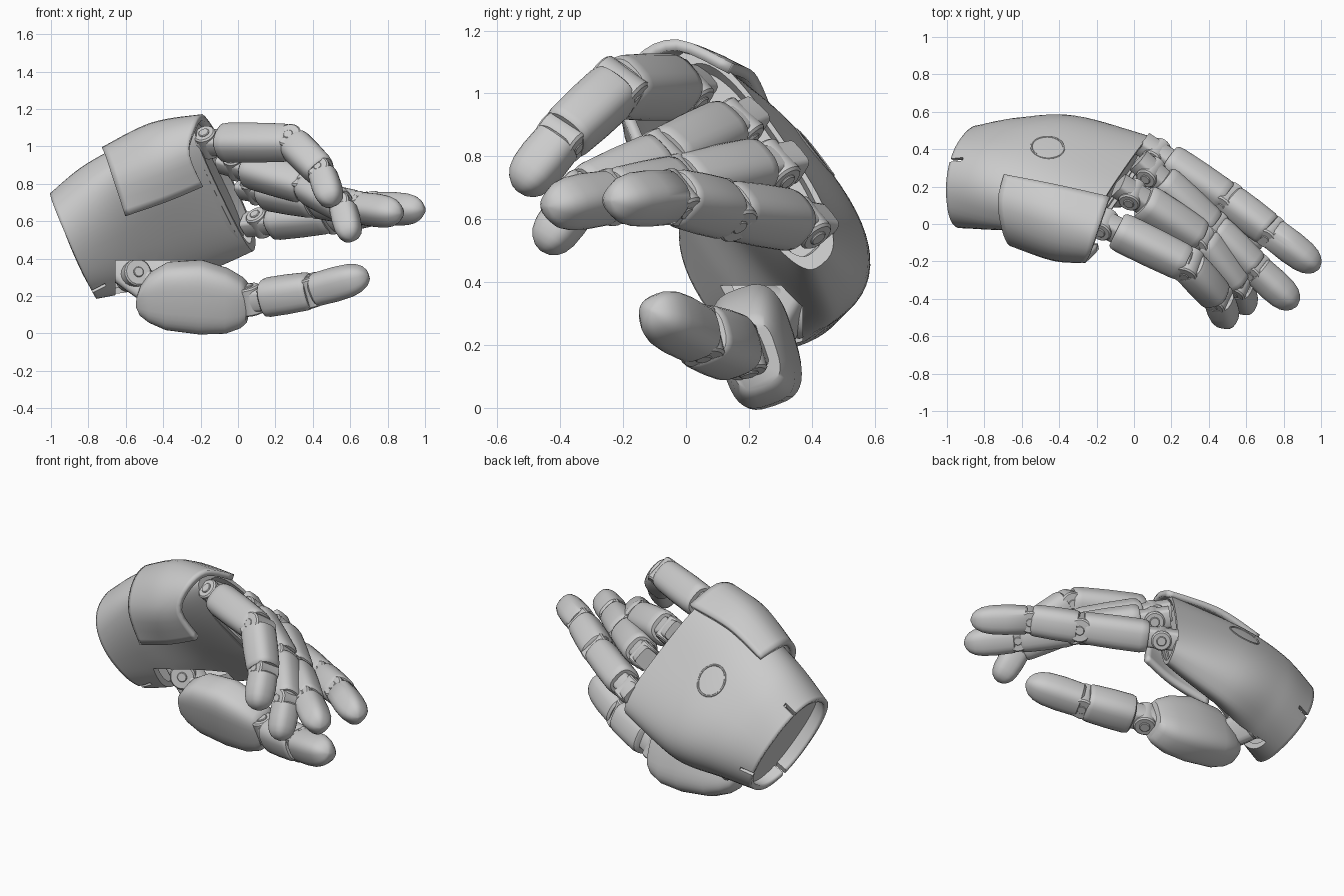
import bpy, bmesh, math
from mathutils import Vector as V, Matrix
from mathutils.bvhtree import BVHTree

if "Cube" in bpy.data.objects:
    bpy.data.objects.remove(bpy.data.objects["Cube"])


def make(name, rings, closed=True, cap0=True, cap1=True, angle=40, loop=False):
    """Skin a list of point rings into one object."""
    bm = bmesh.new()
    vs = [[bm.verts.new(p) for p in r] for r in rings]
    n = len(rings[0])
    pairs = list(zip(vs, vs[1:])) + ([(vs[-1], vs[0])] if loop else [])
    for r, q in pairs:
        for i in range(n if closed else n - 1):
            j = (i + 1) % n
            bm.faces.new((r[i], r[j], q[j], q[i]))
    if closed and cap0 and not loop:
        bm.faces.new(vs[0])
    if closed and cap1 and not loop:
        bm.faces.new(vs[-1])
    bmesh.ops.recalc_face_normals(bm, faces=bm.faces)
    me = bpy.data.meshes.new(name)
    bm.to_mesh(me)
    bm.free()
    ob = bpy.data.objects.new(name, me)
    bpy.context.collection.objects.link(ob)
    bpy.ops.object.select_all(action='DESELECT')
    ob.select_set(True)
    bpy.context.view_layer.objects.active = ob
    bpy.ops.object.shade_smooth_by_angle(angle=math.radians(angle))
    return ob


def ring(c, a, b, n=2.6, count=28, palm=1.0):
    """Superellipse ring; palm scales the negative b half."""
    out = []
    for i in range(count):
        t = 2 * math.pi * i / count
        x, y = math.cos(t), math.sin(t)
        x = math.copysign(abs(x) ** (2 / n), x)
        y = math.copysign(abs(y) ** (2 / n), y)
        out.append(c + a * x + b * (y * (palm if y < 0 else 1)))
    return out


def rod(name, c, axis, r, half, bevel=0.008):
    """Bevelled cylinder centred on c."""
    ax = axis.normalized()
    u = ax.orthogonal().normalized()
    w = ax.cross(u)
    rs = [(-half, r - bevel), (-half + bevel, r), (half - bevel, r), (half, r - bevel)]
    return make(name, [ring(c + ax * t, u * k, w * k, 2, 24) for t, k in rs], angle=30)


def catmull(keys, t):
    s = t * (len(keys) - 1)
    i = min(int(s), len(keys) - 2)
    f = s - i
    p = [keys[max(0, min(len(keys) - 1, i + k))] for k in (-1, 0, 1, 2)]
    return 0.5 * (2 * p[1] + (p[2] - p[0]) * f + (2 * p[0] - 5 * p[1] + 4 * p[2] - p[3]) * f * f
                  + (3 * p[1] - p[0] - 3 * p[2] + p[3]) * f ** 3)


# Palm shell: centre, across vector, dorsal vector at each station
C = [V(p) for p in [(-.88, .24, .465), (-.68, .245, .555), (-.42, .24, .64), (-.07, .2, .785)]]
A = [V(p) for p in [(.12, .14, -.26), (.13, .20, -.30), (.15, .25, -.33), (.16, .23, -.33)]]
B = [V(p) for p in [(-.03, .24, .10), (-.04, .23, .14), (-.03, .19, .15), (.02, .10, .08)]]
PALM = [.88, .72, .5, .75]


def palm_ring(t, k=1.0, shift=0.0):
    c, a, b = (catmull(K, t) for K in (C, A, B))
    return ring(c + V((.93, 0, .37)) * shift, a * k, b * k, 2.25 + .55 * t, 56, catmull(PALM, t))


rings = [palm_ring(i / 24) for i in range(25)]
rings += [palm_ring(1, .88), palm_ring(1, .84, -.04)]
palm = make("palm_shell", rings, cap0=False)
surface = BVHTree.FromPolygons([v.co for v in palm.data.vertices], [p.vertices for p in palm.data.polygons])
m = palm.modifiers.new("thickness", 'SOLIDIFY')
m.thickness, m.offset = .03, -1


def cutter(name, matrix):
    bpy.ops.mesh.primitive_cube_add(size=1)
    cut = bpy.context.object
    cut.name = name
    cut.matrix_world = matrix
    cut.hide_render = True
    cut.hide_set(True)
    m = palm.modifiers.new(name, 'BOOLEAN')
    m.object, m.operation = cut, 'DIFFERENCE'


# Wrist notches and the clearance for the thumb root
for k, idx in enumerate((8, 20, 48)):
    p = palm_ring(0)[idx]
    x = V((.93, 0, .37)).normalized()
    y = (p - C[0]).cross(x).normalized()
    rot = Matrix((x, y, x.cross(y))).transposed().to_4x4()
    cutter(f"notch_cutter_{k}", Matrix.Translation(p) @ rot @ Matrix.Diagonal((.16, .02, .14, 1)))
cutter("thumb_clearance_cutter", Matrix.Translation((-.47, .24, .24)) @ Matrix.Diagonal((.37, .26, .3, 1)))

# Recessed wrist floor
make("wrist_floor", [palm_ring(.13, .95), palm_ring(.16, .95)])

# Round cover seam lying on the back of the hand
mid = V((-.46, .42, .82))
nrm = V((-.25, .72, .64)).normalized()
u = V((1, 0, .39))
u = (u - nrm * u.dot(nrm)).normalized()
w = nrm.cross(u)
seam = []
for i in range(40):
    t = 2 * math.pi * i / 40
    out = u * math.cos(t) + w * math.sin(t)
    p = surface.find_nearest(mid + out * .092)[0]
    seam.append(ring(p, out * .006, nrm * .005, 2, 6))
make("back_cover_ring", seam, loop=True)

# Raised shell over the index side
rows = [[(-.69, .26, .95), (-.72, .13, .98), (-.70, -.01, .94), (-.66, -.10, .82), (-.60, -.08, .63)],
        [(-.44, .21, 1.05), (-.46, .05, 1.11), (-.45, -.11, 1.05), (-.43, -.18, .90), (-.38, -.12, .71)],
        [(-.13, .14, 1.08), (-.19, -.03, 1.155), (-.23, -.15, 1.10), (-.26, -.19, .96), (-.19, -.12, .79)]]
cols = [[catmull([V(p) for p in r], i / 16) for i in range(17)] for r in rows]
grid = [[catmull([col[i] for col in cols], j / 12) for i in range(17)] for j in range(13)]
flap = make("index_side_shell", grid, closed=False)
m = flap.modifiers.new("thickness", 'SOLIDIFY')
m.thickness, m.offset = .035, 0

BODY = [(0, .84), (.03, .95), (.12, 1), (.5, 1), (.9, .96), (.97, .92), (1, .84)]
TIP = [(0, .84), (.04, .97), (.4, 1), (.65, .95), (.8, .83), (.9, .64), (.965, .4), (1, .08)]


def finger(name, pts, radii, hinge):
    """Jointed finger: pinned hinges between rounded segments."""
    pts = [V(p) for p in pts]
    for i, (p, q) in enumerate(zip(pts, pts[1:])):
        d = (q - p).normalized()
        s = (hinge - d * hinge.dot(d)).normalized()
        u = s.cross(d)
        r = radii[i]
        last = i == len(pts) - 2
        first = i == 0
        p0 = p + d * (.075 if first else .012)
        q0 = q if last else q - d * .014
        make(f"{name}_segment_{i}", [ring(p0.lerp(q0, t), s * r * k, u * r * k, 2.7)
                                     for t, k in (TIP if last else BODY)])
        rod(f"{name}_hinge_{i}", p, s, r * (.62 if first else .78), r * (.75 if first else .9))
        rod(f"{name}_screw_{i}", p, s, r * .3, r * (.82 if first else .94), .004)
        # fork linking hinge to segment
        make(f"{name}_link_{i}", [ring(p + d * t, s * r * .6, u * r * .6, 5, 16)
                                  for t in (-.09 if first else -.05, .12)])


H = V((.27, .37, -.45))
finger("index", [(-.16, .0, 1.02), (.29, -.22, 1.02), (.45, -.395, .86), (.505, -.535, .69)], (.098, .09, .078), H)
finger("middle", [(-.01, .16, .90), (.36, -.08, .79), (.56, -.33, .68), (.605, -.46, .50)], (.096, .088, .074), H)
finger("ring_finger", [(.09, .28, .77), (.42, -.02, .71), (.65, -.24, .67), (.87, -.44, .64)], (.094, .088, .082), H)
finger("little", [(.12, .38, .59), (.50, .13, .63), (.73, -.04, .67), (.99, -.24, .66)], (.092, .09, .082), H)

# Thumb base: bulky rounded block
up = V((0, -.30, .97))
side = V((.1, .92, .32))
prof = [(-.54, .17, .03), (-.52, .18, .08), (-.47, .193, .13), (-.38, .2, .175), (-.2, .194, .192),
        (-.06, .174, .168), (.02, .165, .13), (.05, .165, .1)]
make("thumb_base", [ring(V((x, .24 - .05 * (x + .5), z)), up * h, side * (h * .5 + .03), 3.2, 36)
                    for x, z, h in prof], angle=50)
T = V((0, .35, -.93))
finger("thumb", [(.07, .18, .18), (.40, .04, .23), (.695, -.11, .31)], (.102, .09), T)

# Thumb root joint joining the wrist
rod("thumb_root_hinge", V((-.56, .30, .31)), V((.3, -.9, .2)), .075, .09)
rod("thumb_root_screw", V((-.56, .30, .31)), V((.3, -.9, .2)), .028, .098, .004)
make("thumb_root_link", [ring(V(p), V((.06, 0, .06)), V((0, .07, 0)), 4, 20)
                         for p in [(-.66, .35, .38), (-.54, .3, .29), (-.44, .26, .22)]])
